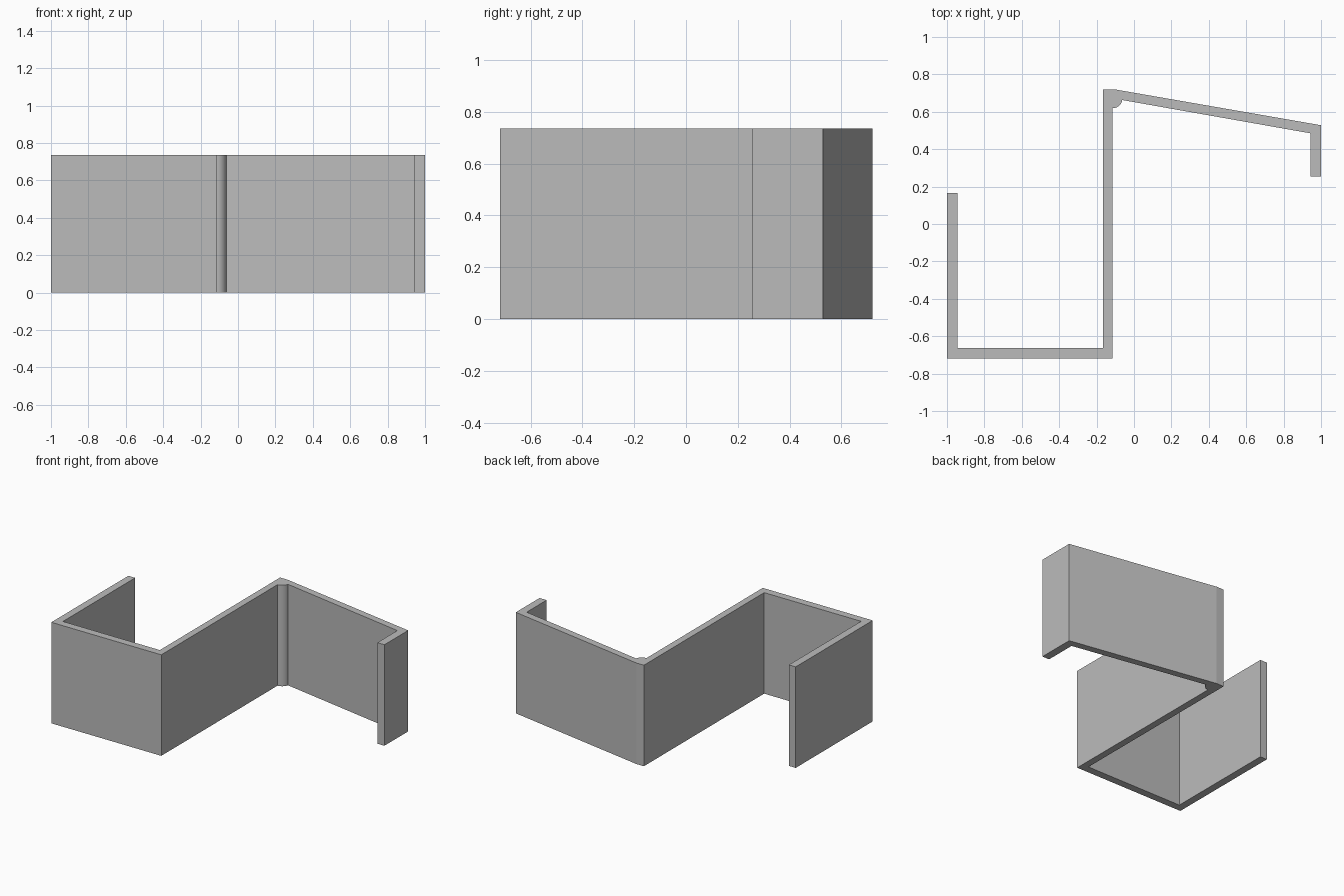
import bpy
import bmesh
from math import cos, sin, radians
from mathutils import Vector

HEIGHT = 0.735

cube = bpy.data.objects.get("Cube")
if cube:
    bpy.data.objects.remove(cube, do_unlink=True)

# Single plain grey
grey = bpy.data.materials.new("plain grey")
grey.use_nodes = True
colour = (0.5, 0.5, 0.5, 1)
grey.diffuse_color = colour
grey.node_tree.nodes["Principled BSDF"].inputs["Base Color"].default_value = colour

# Rounded fillet bead in the inner corner
centre, radius, steps = Vector((-0.115, 0.672)), 0.053, 12
bead = []
for i in range(steps + 1):
    a = radians(-90 + 80 * i / steps)
    bead.append(centre + radius * Vector((cos(a), sin(a))))

# Outline of the folded strip, counter-clockwise from above
outline = [(-1, -0.718), (-0.115, -0.718)]
outline += [tuple(p) for p in bead]
outline += [(0.943, 0.485), (0.943, 0.255), (1, 0.255), (1, 0.528),
            (-0.105, 0.72), (-0.165, 0.72), (-0.165, -0.663),
            (-0.945, -0.663), (-0.945, 0.167), (-1, 0.167)]

# Extrude the outline upwards
bm = bmesh.new()
base = bm.faces.new([bm.verts.new((x, y, 0)) for x, y in outline])
top = bmesh.ops.extrude_face_region(bm, geom=[base], use_keep_orig=True)
bmesh.ops.translate(bm, vec=(0, 0, HEIGHT),
                    verts=[g for g in top["geom"] if isinstance(g, bmesh.types.BMVert)])
bmesh.ops.recalc_face_normals(bm, faces=bm.faces)
mesh = bpy.data.meshes.new("folded_strip")
bm.to_mesh(mesh)
bm.free()
mesh.materials.append(grey)

strip = bpy.data.objects.new("folded_strip", mesh)
bpy.context.collection.objects.link(strip)
bpy.ops.object.select_all(action="DESELECT")
strip.select_set(True)
bpy.context.view_layer.objects.active = strip
bpy.ops.object.shade_smooth_by_angle(angle=radians(9))
